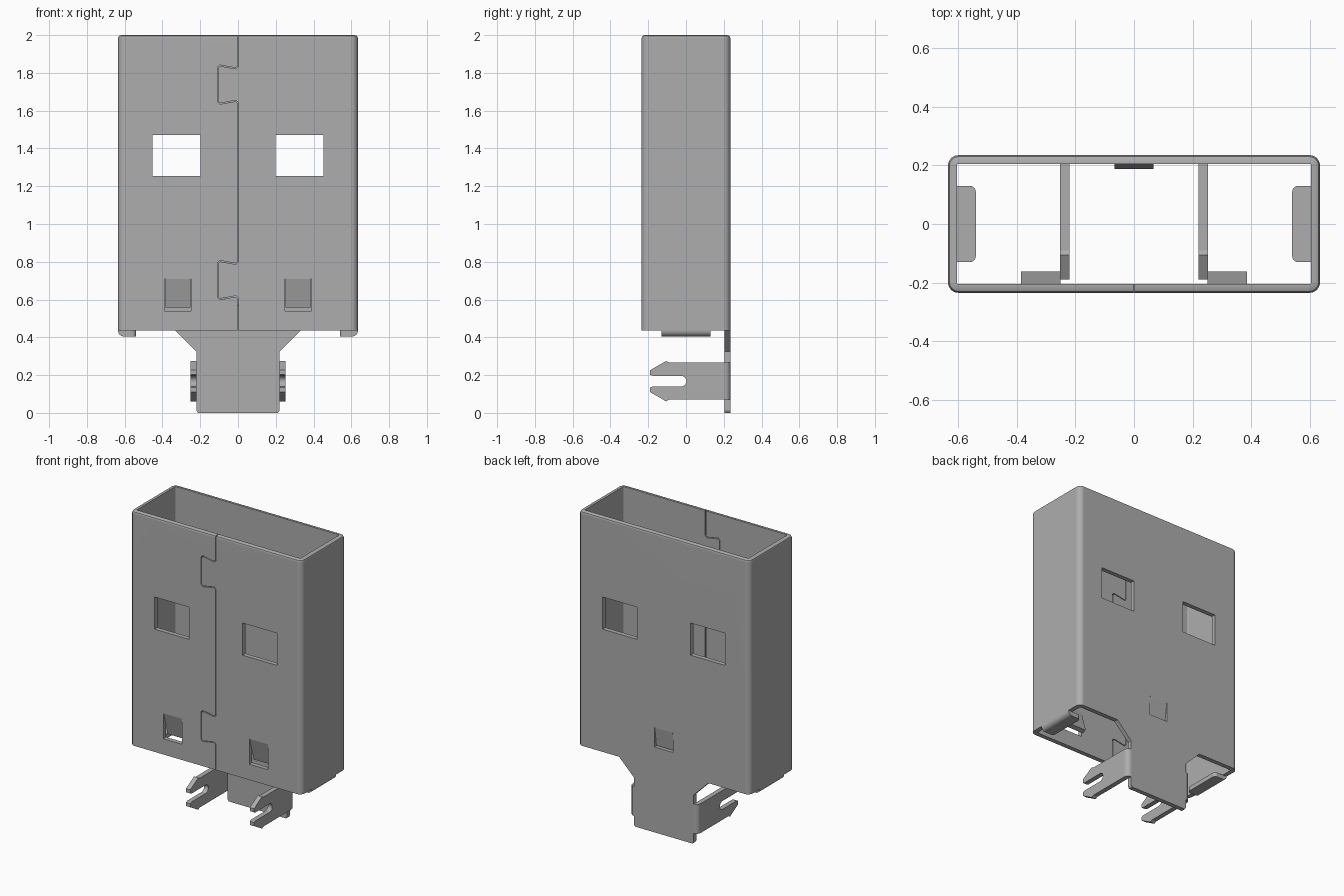
import bpy, bmesh, math
from mathutils import Vector

if "Cube" in bpy.data.objects:
    bpy.data.objects.remove(bpy.data.objects["Cube"], do_unlink=True)

STEEL = (0.42, 0.42, 0.42, 1)
steel = bpy.data.materials.new("grey steel")
steel.use_nodes = True
steel.diffuse_color = STEEL
steel.node_tree.nodes["Principled BSDF"].inputs["Base Color"].default_value = STEEL

HX, HY, WALL = 0.635, 0.235, 0.03
BOTTOM, TOP = 0.435, 2.0


def make_object(name, bm):
    bmesh.ops.recalc_face_normals(bm, faces=bm.faces)
    mesh = bpy.data.meshes.new(name)
    bm.to_mesh(mesh)
    bm.free()
    mesh.materials.append(steel)
    obj = bpy.data.objects.new(name, mesh)
    bpy.context.collection.objects.link(obj)
    return obj


def prism(name, points, axis, a, b):
    """Extrude a 2D outline along an axis from a to b."""
    bm = bmesh.new()
    place = {"x": lambda p, t: (t, p[0], p[1]),
             "y": lambda p, t: (p[0], t, p[1]),
             "z": lambda p, t: (p[0], p[1], t)}[axis]
    lo = [bm.verts.new(place(p, a)) for p in points]
    hi = [bm.verts.new(place(p, b)) for p in points]
    bm.faces.new(lo)
    bm.faces.new(hi)
    for i in range(len(lo)):
        j = (i + 1) % len(lo)
        bm.faces.new((lo[i], lo[j], hi[j], hi[i]))
    return make_object(name, bm)


def box(name, x0, x1, y0, y1, z0, z1):
    return prism(name, [(x0, z0), (x1, z0), (x1, z1), (x0, z1)], "y", y0, y1)


def arc(cx, cy, r, start, end, n=6):
    return [(cx + r * math.cos(math.radians(start + (end - start) * i / n)),
             cy + r * math.sin(math.radians(start + (end - start) * i / n)))
            for i in range(n + 1)]


def rounded_rect(hx, hy, r):
    pts = []
    for k, (sx, sy) in enumerate([(1, 1), (-1, 1), (-1, -1), (1, -1)]):
        pts += arc(sx * (hx - r), sy * (hy - r), r, 90 * k, 90 * k + 90)
    return pts


def finish(obj):
    bpy.ops.object.select_all(action="DESELECT")
    obj.select_set(True)
    bpy.context.view_layer.objects.active = obj
    bpy.ops.object.shade_smooth_by_angle(angle=math.radians(30))
    mod = obj.modifiers.new("even shading", "WEIGHTED_NORMAL")
    mod.keep_sharp = True


# Shell: closed sleeve of rounded rectangular rings with a softened top rim
rings = [(0, 0.036, BOTTOM), (0, 0.036, TOP - 0.016), (0.005, 0.031, TOP - 0.005),
         (0.016, 0.02, TOP), (WALL, 0.006, TOP), (WALL, 0.006, BOTTOM)]
bm = bmesh.new()
loops = [[bm.verts.new((x, y, z)) for x, y in rounded_rect(HX - d, HY - d, r)]
         for d, r, z in rings]
for k, ring in enumerate(loops):
    nxt = loops[(k + 1) % len(loops)]
    for i in range(len(ring)):
        j = (i + 1) % len(ring)
        bm.faces.new((ring[i], ring[j], nxt[j], nxt[i]))
shell = make_object("shell", bm)

# Cutters: contact windows, spring slots and the dovetail seam
cutters = [box("back_slot_cutter", -0.07, 0.07, 0.15, 0.3, 0.57, 0.70)]
for s in (-1, 1):
    cutters.append(box("window_cutter", *sorted((s * 0.198, s * 0.453)), -0.4, 0.4, 1.255, 1.47))
    cutters.append(box("front_slot_cutter", *sorted((s * 0.248, s * 0.388)), -0.3, -0.15, 0.54, 0.71))


def dovetail(z):
    upper = [(0, 0.097), (-0.012, 0.086), (-0.095, 0.101), (-0.107, 0.09)]
    return [(x, z + h) for x, h in upper] + [(x, z - h) for x, h in reversed(upper)]


path = [Vector(p) for p in [(0, 2.1)] + dovetail(1.738) + dovetail(0.703) + [(0, 0.3)]]
left, right = [], []
for i, p in enumerate(path):
    d0 = (p - path[max(i - 1, 0)]).normalized()
    d1 = (path[min(i + 1, len(path) - 1)] - p).normalized()
    d = (d0 + d1).normalized()
    normal = Vector((-d.y, d.x))
    ref = d1 if d1.length else d0
    miter = 0.0025 / max(0.4, d.dot(ref))
    left.append(p + normal * miter)
    right.append(p - normal * miter)
cutters.append(prism("seam_cutter", left + right[::-1], "y", -0.3, -0.15))

bpy.context.view_layer.objects.active = shell
for cutter in cutters:
    mod = shell.modifiers.new("cut", "BOOLEAN")
    mod.operation = "DIFFERENCE"
    mod.solver = "EXACT"
    mod.object = cutter
    cutter.hide_render = True
    bpy.ops.object.modifier_apply(modifier=mod.name)
    bpy.data.objects.remove(cutter, do_unlink=True)

parts = [shell]

# Tail plate tapering down from the back wall
half = [(0.33, BOTTOM), (0.22, 0.325), (0.22, 0.012), (0.212, 0)]
parts.append(prism("tail_plate", half + [(-x, z) for x, z in reversed(half)],
                   "y", HY - WALL, HY))

# Back spring tongue, hinged at its top
parts.append(prism("back_tongue", [(0.235, 0.70), (0.205, 0.70), (0.188, 0.575), (0.218, 0.575)],
                   "x", -0.066, 0.066))

# Forked leg outline: chamfered prongs around a round-ended slot
MID = 0.168
prong = [(0.205, 0.098), (-0.09, 0.098), (-0.105, 0.107), (-0.19, 0.058),
         (-0.19, 0.034), (-0.175, 0.028)]
leg = ([(y, MID + h) for y, h in prong] + arc(-0.026, MID, 0.028, 90, -90, 10)
       + [(y, MID - h) for y, h in reversed(prong)])

for s, side in ((1, "left"), (-1, "right")):
    # Front spring tongue leaning inward
    parts.append(prism(side + "_front_tongue",
                       [(-0.235, 0.71), (-0.205, 0.71), (-0.163, 0.565), (-0.193, 0.557)],
                       "x", s * 0.251, s * 0.385))
    # Leg and its rounded bend into the tail plate
    parts.append(prism(side + "_leg", leg, "x", s * 0.22, s * 0.252))
    bend = [(0.22, 0.205)] + arc(0.22, 0.205, 0.031, 0, 90)
    parts.append(prism(side + "_leg_bend", [(s * x, y) for x, y in bend],
                       "z", MID - 0.098, MID + 0.098))
    # Bottom lip folded inward from the side wall
    fold = arc(HX - WALL, BOTTOM, WALL, 0, -90) + [(0.56, 0.405), (0.56, BOTTOM)]
    parts.append(prism(side + "_lip_fold", [(s * x, z) for x, z in fold], "y", -0.13, 0.13))
    tip = arc(0.56, 0.11, 0.02, 90, 180) + arc(0.56, -0.11, 0.02, 180, 270)
    parts.append(prism(side + "_lip_tip", [(s * x, y) for x, y in tip], "z", 0.405, BOTTOM))

for part in parts:
    finish(part)
